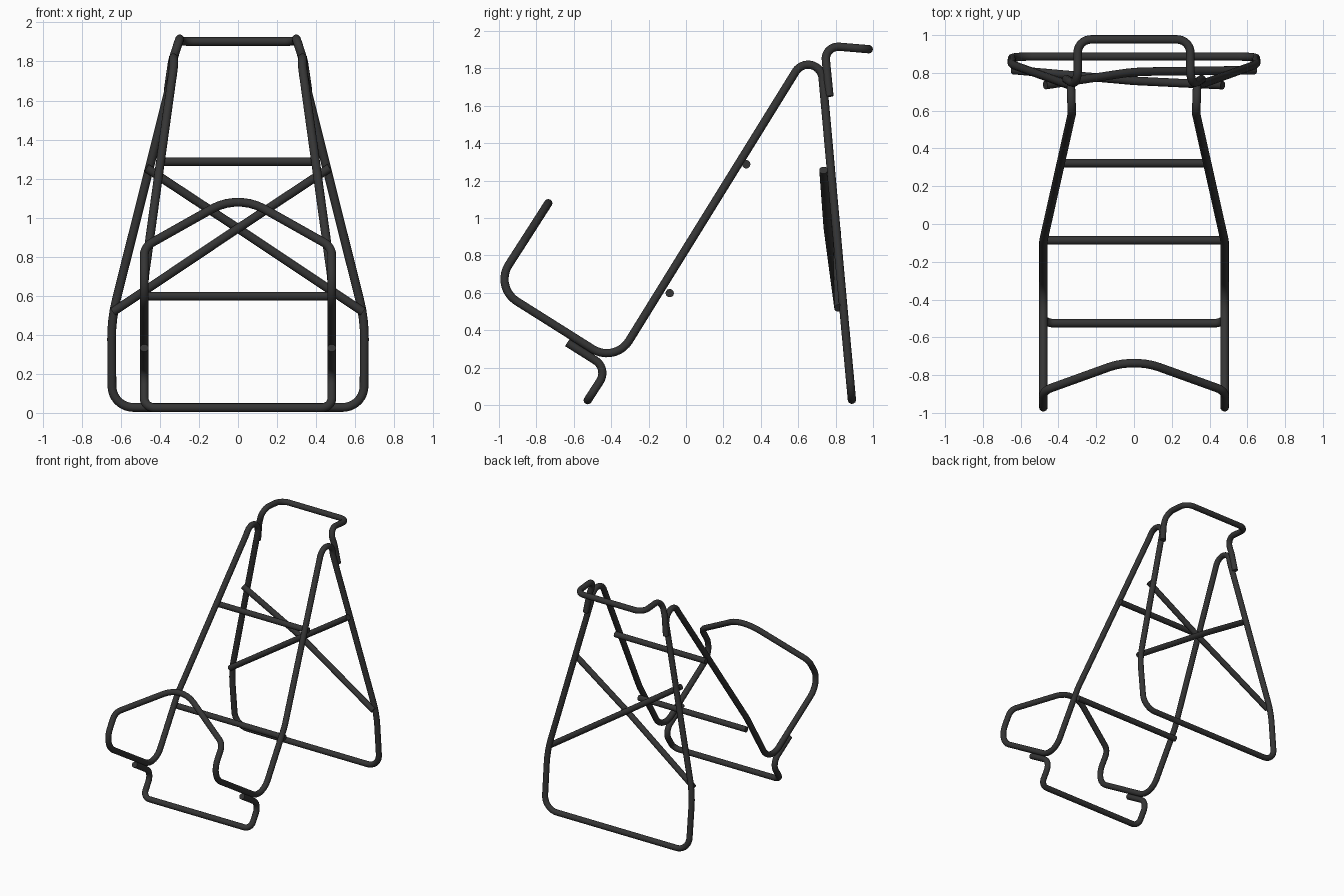
import bpy, math
from mathutils import Vector

if "Cube" in bpy.data.objects:
    bpy.data.objects.remove(bpy.data.objects["Cube"])

R = 0.0225  # tube radius

mat = bpy.data.materials.new("dark_steel")
mat.diffuse_color = (0.035, 0.035, 0.035, 1)
mat.use_nodes = True
mat.node_tree.nodes["Principled BSDF"].inputs["Base Color"].default_value = mat.diffuse_color


def fillet(nodes, closed):
    """Round each (x, y, z, radius) corner of a path with an arc."""
    pts = []
    n = len(nodes)
    for i, (x, y, z, r) in enumerate(nodes):
        p = Vector((x, y, z))
        if r == 0 or (not closed and i in (0, n - 1)):
            pts.append(p)
            continue
        a = (Vector(nodes[i - 1][:3]) - p).normalized()
        b = (Vector(nodes[(i + 1) % n][:3]) - p).normalized()
        half = a.angle(b) / 2
        centre = p + (a + b).normalized() * (r / math.sin(half))
        u = p + a * (r / math.tan(half)) - centre
        v = p + b * (r / math.tan(half)) - centre
        sweep = u.angle(v)
        steps = max(4, math.ceil(sweep / math.radians(11)))
        for k in range(steps + 1):
            t = k / steps
            pts.append(centre + (u * math.sin((1 - t) * sweep)
                                 + v * math.sin(t * sweep)) / math.sin(sweep))
    return pts


def tube(name, nodes, closed=False):
    pts = fillet(nodes, closed)
    cu = bpy.data.curves.new(name, 'CURVE')
    cu.dimensions = '3D'
    cu.bevel_depth = R
    cu.bevel_resolution = 5
    cu.use_fill_caps = True
    sp = cu.splines.new('POLY')
    sp.points.add(len(pts) - 1)
    for q, p in zip(sp.points, pts):
        q.co = (*p, 1)
    sp.use_cyclic_u = closed
    ob = bpy.data.objects.new(name, cu)
    bpy.context.collection.objects.link(ob)
    bpy.ops.object.select_all(action='DESELECT')
    ob.select_set(True)
    bpy.context.view_layer.objects.active = ob
    bpy.ops.object.convert(target='MESH')
    ob = bpy.context.view_layer.objects.active
    ob.name = name
    bpy.ops.object.shade_smooth_by_angle(angle=math.radians(40))
    ob.data.materials.clear()
    ob.data.materials.append(mat)
    return ob


def mirrored(half):
    """Continue a right-hand path back along the left side."""
    return half + [(-x, y, z, r) for x, y, z, r in reversed(half) if x > 0]


# Main frame: front hoop, seat rails, top bends and rear leg loop
main = [
    (0, -0.71, 1.12, 0.24),
    (0.48, -0.883, 0.85, 0.09),
    (0.48, -1.025, 0.63, 0.14),
    (0.48, -0.379, 0.223, 0.14),
    (0.48, -0.09, 0.69, 0.5),
    (0.33, 0.58, 1.772, 0),
    (0.33, 0.709, 1.98, 0.078),
    (0.335, 0.732, 1.73, 0),
    (0.648, 0.845, 0.48, 0.8),
    (0.645, 0.887, 0.028, 0.11),
]
loop = main + [(-x, y, z, r) for x, y, z, r in reversed(main[1:])]
tube("main_frame", loop, closed=True)

# Front foot under the lower bend
tube("front_foot", mirrored([
    (0.48, -0.635, 0.333, 0),
    (0.48, -0.416, 0.195, 0.08),
    (0.48, -0.525, 0.026, 0.055),
]))

# Push handle behind the top bends
tube("top_handle", mirrored([
    (0.358, 0.767, 1.65, 0),
    (0.336, 0.752, 1.80, 0.2),
    (0.298, 0.741, 1.922, 0.068),
    (0.298, 0.977, 1.902, 0.07),
]))

# Straight crossbars under the seat rails
for name, x, y, z in (("upper_crossbar", 0.405, 0.322, 1.287),
                      ("lower_crossbar", 0.48, -0.087, 0.598)):
    tube(name, [(-x, y, z, 0), (x, y, z, 0)])

# Diagonal rear braces, one bowed to pass behind the other
for name, s, mid_y in (("front_brace", 1, 0.758), ("back_brace", -1, 0.806)):
    tube(name, [(s * 0.47, 0.735, 1.255, 0),
                (0, mid_y, 0.945, 1.5),
                (s * -0.64, 0.815, 0.518, 0)])
